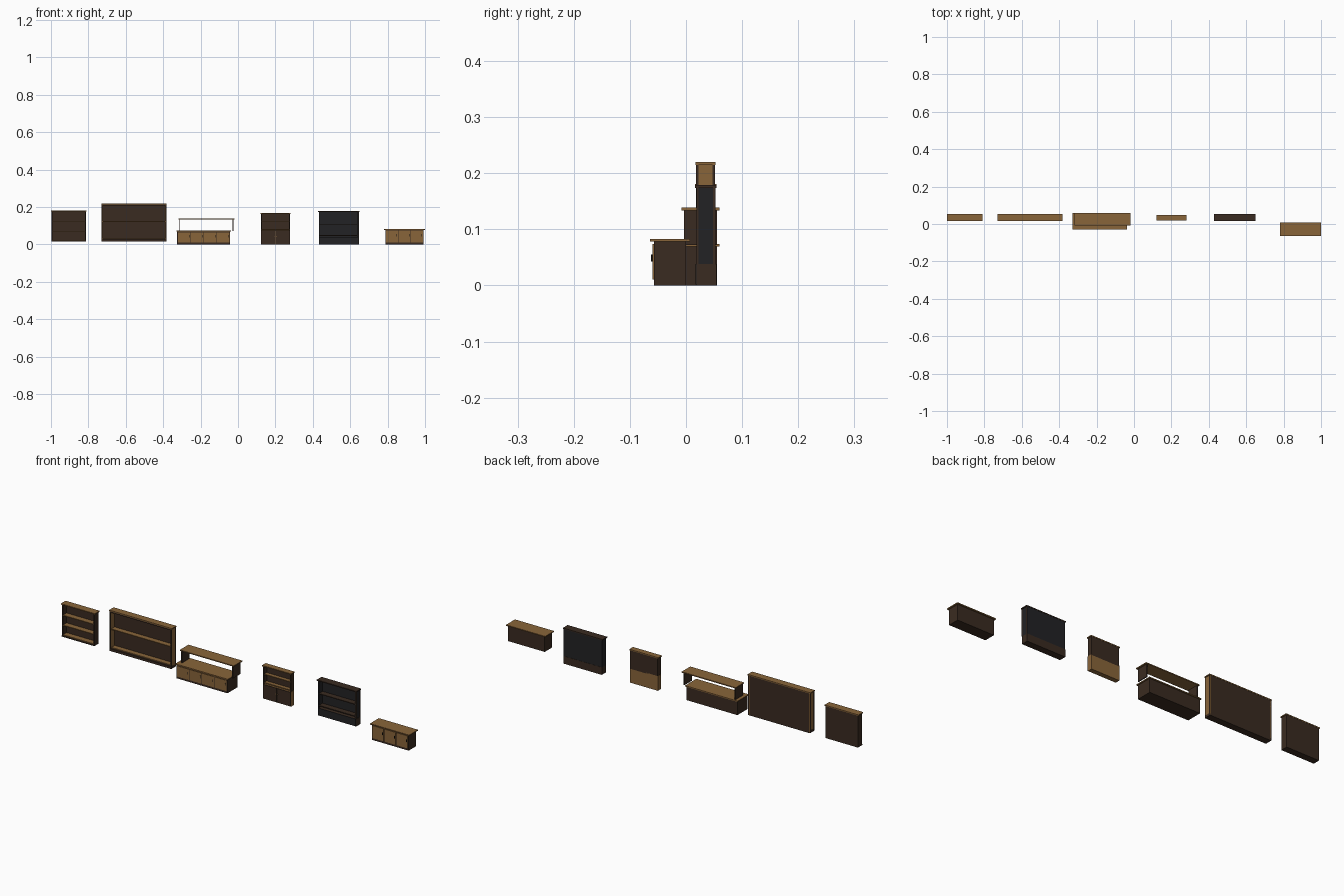
import bpy, bmesh

if "Cube" in bpy.data.objects:
    bpy.data.objects.remove(bpy.data.objects["Cube"])


def material(name, rgb):
    m = bpy.data.materials.new(name)
    m.diffuse_color = (*rgb, 1)
    m.use_nodes = True
    m.node_tree.nodes["Principled BSDF"].inputs["Base Color"].default_value = m.diffuse_color
    return m


TAN = material("light wood", (0.25, 0.13, 0.042))
BROWN = material("dark wood", (0.042, 0.024, 0.015))
GREY = material("charcoal paint", (0.016, 0.016, 0.018))
BLACK = material("black metal", (0.006, 0.005, 0.005))


def box(name, mat, x0, x1, y0, y1, z0, z1):
    bm = bmesh.new()
    bmesh.ops.create_cube(bm, size=1)
    for v in bm.verts:
        v.co = ((x0 + x1) / 2 + v.co.x * (x1 - x0),
                (y0 + y1) / 2 + v.co.y * (y1 - y0),
                (z0 + z1) / 2 + v.co.z * (z1 - z0))
    me = bpy.data.meshes.new(name)
    bm.to_mesh(me)
    bm.free()
    me.materials.append(mat)
    ob = bpy.data.objects.new(name, me)
    bpy.context.collection.objects.link(ob)
    return ob


def bookcase(name, x0, x1, y0, y1, z0, z1, shelves, side, back, shelf, top, t=0.005, over=0.004):
    """Open-fronted case: sides, back, shelves and an overhanging top."""
    zt = z1 - 0.005
    box(name + "_left_side", side, x0, x0 + t, y0, y1, z0, zt)
    box(name + "_right_side", side, x1 - t, x1, y0, y1, z0, zt)
    box(name + "_back", back, x0 + t, x1 - t, y1 - 0.003, y1, z0, zt)
    box(name + "_top", top, x0 - over, x1 + over, y0 - over, y1 + 0.001, zt, z1)
    for i, z in enumerate(shelves):
        box(f"{name}_shelf_{i}", shelf, x0 + t, x1 - t, y0 + 0.002, y1 - 0.003, z - 0.004, z)


def cabinet(name, x0, x1, y0, y1, z1, n, over):
    """Low closed cabinet with n light doors and an overhanging top."""
    zt = z1 - 0.005
    box(name + "_body", BROWN, x0, x1, y0, y1, 0, zt)
    box(name + "_top", TAN, x0 - over, x1 + over, y0 - over, y1 + over, zt, z1)
    w = (x1 - x0 - 0.004) / n
    for i in range(n):
        a = x0 + 0.002 + i * w
        box(f"{name}_door_{i}", TAN, a + 0.002, a + w - 0.002, y0 - 0.003, y0, 0.011, zt - 0.004)
        box(f"{name}_handle_{i}", BLACK, a + w - 0.009, a + w - 0.006, y0 - 0.005, y0 - 0.003,
            zt * 0.55, zt * 0.55 + 0.012)


# wall bookcase, far left
bookcase("small_bookcase", -0.996, -0.814, 0.02, 0.053, 0.016, 0.181,
         [0.024, 0.073, 0.123], BROWN, BROWN, TAN, TAN)
box("small_bookcase_plinth", BROWN, -0.996, -0.814, 0.018, 0.053, 0.015, 0.02)

# wide wall bookcase: light side panels in dark frames
bookcase("wide_bookcase", -0.727, -0.385, 0.021, 0.052, 0.016, 0.22,
         [0.032, 0.125], TAN, BROWN, TAN, TAN)
box("wide_bookcase_plinth", BROWN, -0.728, -0.384, 0.017, 0.052, 0.015, 0.027)
for s, a in (("left", -0.729), ("right", -0.388)):
    box(f"wide_bookcase_{s}_front_post", BROWN, a, a + 0.005, 0.018, 0.022, 0.016, 0.215)
    box(f"wide_bookcase_{s}_back_post", BROWN, a, a + 0.005, 0.047, 0.052, 0.016, 0.215)
box("wide_bookcase_head_rail", BROWN, -0.727, -0.385, 0.018, 0.022, 0.209, 0.215)

# sideboard with raised shelf
cabinet("sideboard", -0.325, -0.042, -0.024, 0.055, 0.074, 4, 0.005)
box("raised_shelf", TAN, -0.319, -0.018, -0.008, 0.06, 0.134, 0.139)
for s, a in (("left", -0.314), ("right", -0.030)):
    box(f"raised_shelf_{s}_support", BROWN, a, a + 0.005, -0.004, 0.055, 0.072, 0.134)

# narrow bookcase with cupboard below
bookcase("narrow_bookcase", 0.124, 0.278, 0.024, 0.048, 0.07, 0.168,
         [0.082, 0.124], BROWN, BROWN, TAN, TAN)
box("narrow_cupboard", TAN, 0.123, 0.279, 0.024, 0.048, 0, 0.074)
for i, a in enumerate((0.124, 0.202)):
    box(f"narrow_cupboard_door_{i}", BROWN, a, a + 0.076, 0.021, 0.024, 0.003, 0.073)
    k = 0.194 if i == 0 else 0.206
    box(f"narrow_cupboard_knob_{i}", TAN, k - 0.0015, k + 0.0015, 0.019, 0.021, 0.042, 0.045)

# charcoal bookcase with dark wood base and top
bookcase("charcoal_bookcase", 0.432, 0.645, 0.02, 0.053, 0.037, 0.179,
         [0.05, 0.11], GREY, GREY, BROWN, BROWN)
box("charcoal_bookcase_base", BROWN, 0.432, 0.646, 0.019, 0.054, 0, 0.038)
box("charcoal_bookcase_base_front", GREY, 0.434, 0.644, 0.017, 0.019, 0.002, 0.038)
for a in (0.0185, 0.0485):
    box("charcoal_bookcase_side_trim", BROWN, 0.643, 0.647, a, a + 0.004, 0.038, 0.174)

# low cabinet, far right
cabinet("low_cabinet", 0.788, 0.992, -0.057, 0.0, 0.083, 3, 0.007)
